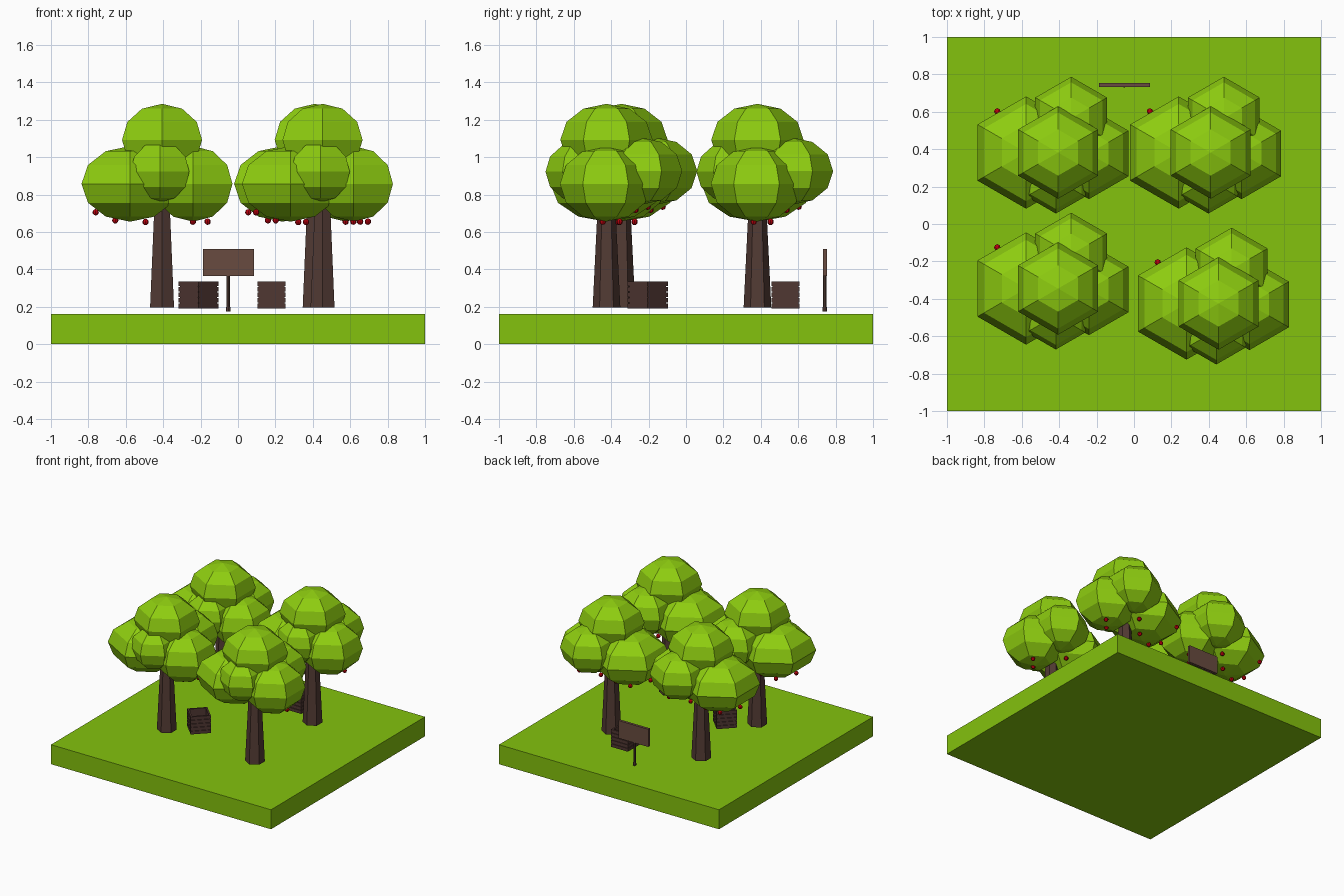
import bpy, bmesh, math
from mathutils import Matrix, Vector

if "Cube" in bpy.data.objects:
    bpy.data.objects.remove(bpy.data.objects["Cube"])


def material(name, rgb):
    m = bpy.data.materials.new(name)
    m.diffuse_color = (*rgb, 1)
    m.use_nodes = True
    m.node_tree.nodes["Principled BSDF"].inputs["Base Color"].default_value = m.diffuse_color
    return m


GRASS = material("grass_green", (0.23, 0.54, 0.004))
LEAF = material("leaf_green", (0.27, 0.61, 0.005))
BARK = material("bark_brown", (0.085, 0.043, 0.034))
CRATE = material("crate_brown", (0.08, 0.038, 0.032))
BOARD = material("board_brown", (0.14, 0.07, 0.05))
RED = material("apple_red", (0.5, 0.0, 0.004))


def finish(bm, name, mat):
    bmesh.ops.recalc_face_normals(bm, faces=bm.faces)
    mesh = bpy.data.meshes.new(name)
    bm.to_mesh(mesh)
    bm.free()
    mesh.materials.append(mat)
    ob = bpy.data.objects.new(name, mesh)
    bpy.context.collection.objects.link(ob)
    return ob


def add_box(bm, center, size):
    bmesh.ops.create_cube(bm, size=1, matrix=Matrix.Translation(center) @ Matrix.Diagonal((*size, 1)))


def add_lathe(bm, center, profile, sides):
    """Stack of (radius, z) rings with a corner on +y; radius 0 makes a tip."""
    c = Vector(center)
    rings = []
    for r, z in profile:
        if r < 1e-6:
            rings.append([bm.verts.new(c + Vector((0, 0, z)))])
        else:
            angles = [math.pi / 2 + 2 * math.pi * i / sides for i in range(sides)]
            rings.append([bm.verts.new(c + Vector((r * math.cos(a), r * math.sin(a), z))) for a in angles])
    for lo, hi in zip(rings, rings[1:]):
        for i in range(sides):
            j = (i + 1) % sides
            if len(lo) == 1:
                bm.faces.new((lo[0], hi[j], hi[i]))
            elif len(hi) == 1:
                bm.faces.new((lo[i], lo[j], hi[0]))
            else:
                bm.faces.new((lo[i], lo[j], hi[j], hi[i]))
    for ring in (rings[0], rings[-1]):
        if len(ring) > 1:
            bm.faces.new(ring)


def add_ball(bm, center, r, h, sides=6, rings=6):
    profile = []
    for k in range(rings + 1):
        a = math.pi * k / rings
        profile.append((r * math.sin(a), -h * math.cos(a)))
    add_lathe(bm, center, profile, sides)


# Ground slab
bm = bmesh.new()
add_box(bm, (0, 0, 0.08), (2, 2, 0.16))
finish(bm, "ground", GRASS)

# Trees: foliage blobs as (dx, dy, z, radius, half height)
BLOBS = [
    (0.0, 0.0, 1.092, 0.247, 0.193),
    (-0.171, 0.0, 0.857, 0.30, 0.202),
    (0.165, -0.005, 0.857, 0.244, 0.202),
    (0.07, 0.183, 0.925, 0.222, 0.18),
    (-0.012, -0.144, 0.922, 0.182, 0.163),
]
APPLES = [
    (-0.355, 0.0, 0.705), (-0.325, 0.22, 0.735), (-0.25, -0.02, 0.662),
    (-0.088, 0.07, 0.653), (-0.012, 0.155, 0.718), (0.165, -0.02, 0.655), (0.243, 0.07, 0.655),
]
for tree, (x, y) in {
    "back_left": (-0.406, 0.382), "back_right": (0.41, 0.382),
    "front_left": (-0.406, -0.345), "front_right": (0.452, -0.425),
}.items():
    bm = bmesh.new()
    add_lathe(bm, (x, y, 0), [(0.074, 0.195), (0.042, 0.85)], 6)
    finish(bm, tree + "_trunk", BARK)
    bm = bmesh.new()
    for dx, dy, z, r, h in BLOBS:
        add_ball(bm, (x + dx, y + dy, z), r, h)
    finish(bm, tree + "_foliage", LEAF)
    bm = bmesh.new()
    for dx, dy, z in APPLES:
        add_ball(bm, (x + dx, y + dy, z), 0.017, 0.017, 8, 6)
    finish(bm, tree + "_apples", RED)


# Open crates with slatted walls
def crate(name, x, y, angle):
    bm = bmesh.new()
    s, t, h, n = 0.152, 0.008, 0.148, 5
    pitch = h / n
    add_box(bm, (0, 0, 0.006), (s - 2 * t, s - 2 * t, 0.012))
    for side in (-1, 1):
        inner = side * (s / 2 - t * 1.2)
        add_box(bm, (0, inner, h / 2), (s - 2 * t, t, h - 0.004))
        add_box(bm, (inner, 0, h / 2), (t, s - 2 * t, h - 0.004))
        outer = side * (s - t) / 2
        for k in range(n):
            z = (k + 0.5) * pitch
            add_box(bm, (0, outer, z), (s, t, pitch - 0.004))
            add_box(bm, (outer, 0, z), (t, s - 2 * t, pitch - 0.004))
    ob = finish(bm, name, CRATE)
    ob.location = (x, y, 0.19)
    ob.rotation_euler.z = angle


crate("front_crate", -0.211, -0.205, math.pi / 4)
crate("back_crate", 0.179, 0.532, 0)

# Sign facing the back, left blank
bm = bmesh.new()
add_box(bm, (-0.05, 0.744, 0.437), (0.272, 0.022, 0.145))
finish(bm, "sign_board", BOARD)
bm = bmesh.new()
add_lathe(bm, (-0.052, 0.742, 0),
          [(0.013, 0.175), (0.013, 0.19), (0.009, 0.205), (0.009, 0.40)], 8)
finish(bm, "sign_post", BARK)
